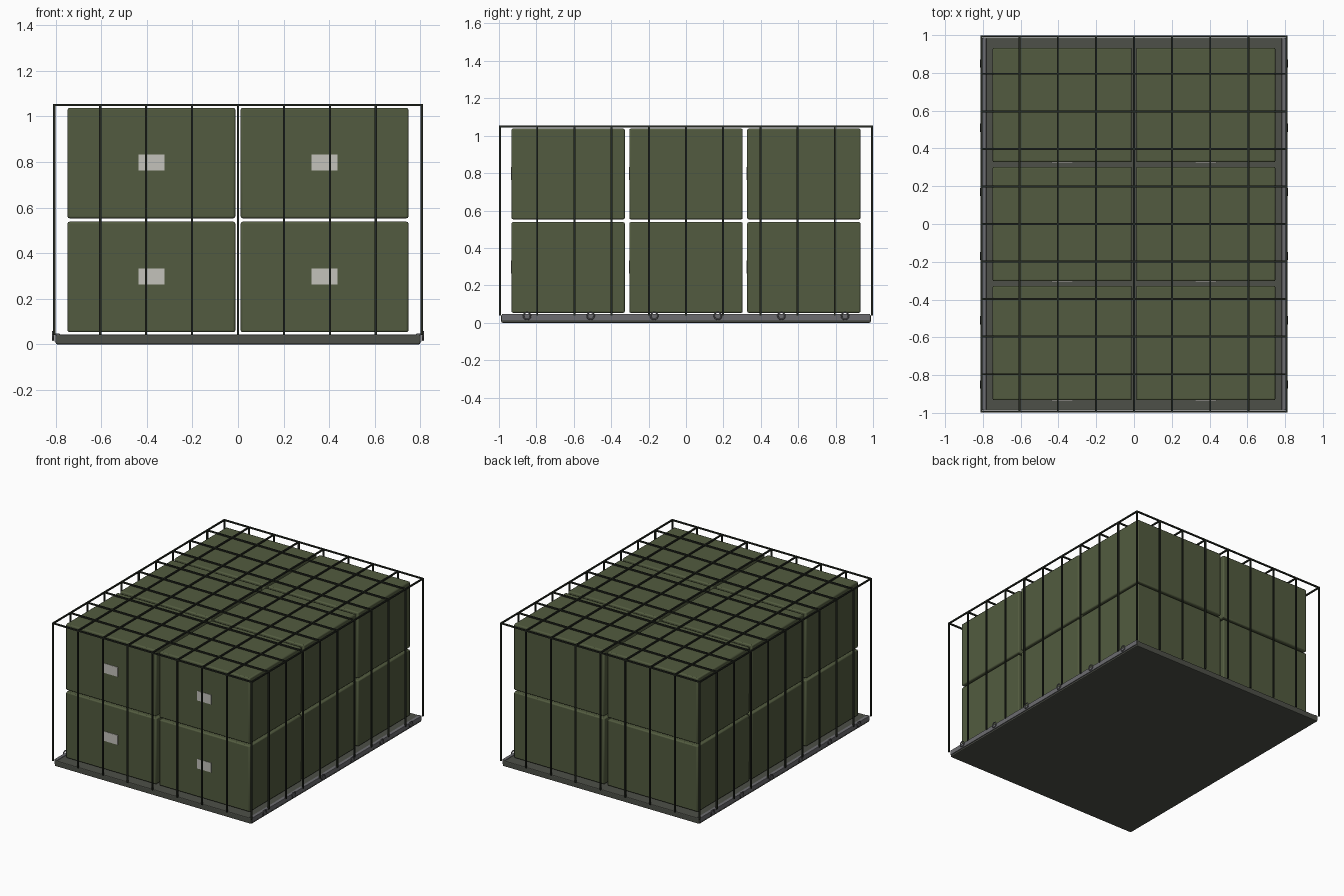
import bpy, math

if "Cube" in bpy.data.objects:
    bpy.data.objects.remove(bpy.data.objects["Cube"])

def mat(name, col):
    m = bpy.data.materials.new(name)
    m.diffuse_color = (*col, 1)
    m.use_nodes = True
    m.node_tree.nodes["Principled BSDF"].inputs["Base Color"].default_value = m.diffuse_color
    return m

GREEN = mat("olive_green", (0.085, 0.105, 0.05))
DECK = mat("deck_grey", (0.075, 0.08, 0.065))
METAL = mat("rail_metal", (0.15, 0.15, 0.16))
STRAP = mat("strap_dark", (0.018, 0.022, 0.015))
LABEL = mat("label_grey", (0.55, 0.54, 0.5))

def box(name, x, y, z, m, bevel=0.0):
    """Box from (min, max) pairs on each axis."""
    bpy.ops.mesh.primitive_cube_add(
        size=1, location=[(a + b) / 2 for a, b in (x, y, z)])
    o = bpy.context.object
    o.name = name
    o.scale = [b - a for a, b in (x, y, z)]
    bpy.ops.object.transform_apply(location=False, rotation=False, scale=True)
    o.data.materials.append(m)
    if bevel:
        b = o.modifiers.new("bevel", 'BEVEL')
        b.width = bevel
        b.segments = 2
    return o

# Pallet deck and its two side rails
box("pallet_deck", (-0.8, 0.8), (-0.988, 0.988), (0, 0.043), DECK, 0.006)
for s, side in ((-1, "left"), (1, "right")):
    x = sorted((s * 0.782, s * 0.806))
    box(f"{side}_rail", x, (-0.985, 0.985), (0.012, 0.047), METAL, 0.003)
    # Tie-down rings along each rail
    for i, y in enumerate((-0.85, -0.51, -0.17, 0.17, 0.51, 0.85)):
        bpy.ops.mesh.primitive_torus_add(
            major_radius=0.019, minor_radius=0.004, major_segments=16,
            minor_segments=6, location=(s * 0.812, y, 0.037),
            rotation=(0, math.pi / 2, 0))
        ring = bpy.context.object
        ring.name = f"{side}_ring_{i + 1}"
        ring.data.materials.append(METAL)
        bpy.ops.object.shade_smooth()

# Crates: 2 across, 3 deep, 2 high, each with a label on its front
for cx in (-0.38, 0.38):
    for cy in (-0.63, 0, 0.63):
        for z0 in (0.053, 0.553):
            c = box("crate", (cx - 0.368, cx + 0.368), (cy - 0.303, cy + 0.303),
                    (z0, z0 + 0.485), GREEN, 0.008)
            bpy.ops.object.shade_smooth_by_angle()
            box("crate_label", (cx - 0.057, cx + 0.057), (cy - 0.306, cy - 0.302),
                (z0 + 0.21, z0 + 0.28), LABEL)

# Cargo net: grid over the top with straps dropping to the deck edge
X, Y, TOP, R = 0.807, 0.994, 1.05, 0.005
xs = [X * i / 4 for i in range(-4, 5)]
ys = [Y * i / 5 for i in range(-5, 6)]

def strap(name, a, b):
    box(name, *[(min(p, q) - R, max(p, q) + R) for p, q in zip(a, b)], STRAP)

for x in xs:
    strap("net_top_long", (x, -Y, TOP), (x, Y, TOP))
    for y in (-Y, Y):
        strap("net_drop_end", (x, y, 0.045), (x, y, TOP))
for y in ys:
    strap("net_top_cross", (-X, y, TOP), (X, y, TOP))
for y in ys[1:-1]:
    for x in (-X, X):
        strap("net_drop_side", (x, y, 0.045), (x, y, TOP))
